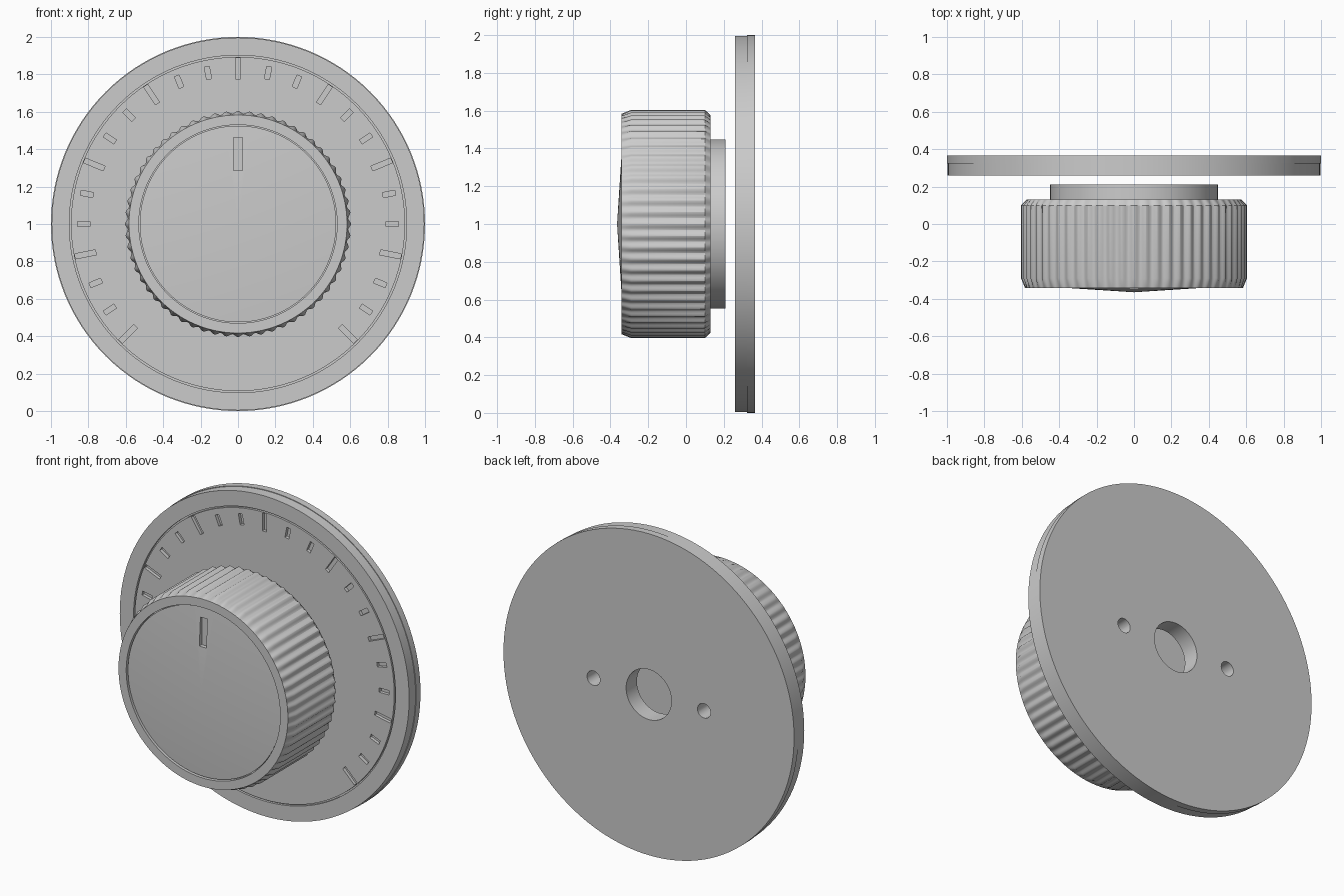
import bpy, bmesh, math
from mathutils import Matrix, Vector

if "Cube" in bpy.data.objects:
    bpy.data.objects.remove(bpy.data.objects["Cube"])

CZ = 1.0  # height of the dial axis

grey = bpy.data.materials.new("light grey")
grey.diffuse_color = (0.6, 0.6, 0.6, 1)
grey.use_nodes = True
grey.node_tree.nodes["Principled BSDF"].inputs["Base Color"].default_value = grey.diffuse_color


def finish(name, bm):
    bmesh.ops.recalc_face_normals(bm, faces=bm.faces)
    me = bpy.data.meshes.new(name)
    bm.to_mesh(me)
    bm.free()
    ob = bpy.data.objects.new(name, me)
    bpy.context.collection.objects.link(ob)
    me.materials.append(grey)
    return ob


def lathe(name, profile, segs, ridges=0, closed=False):
    """Spin (radius, y, ridge depth) points round the y axis at height CZ."""
    bm = bmesh.new()
    rings = []
    for p in profile:
        r, y, amp = p if len(p) == 3 else (*p, 0)
        if r == 0:
            rings.append([bm.verts.new((0, y, CZ))] * segs)
            continue
        ring = []
        for i in range(segs):
            a = math.tau * i / segs
            q = r - amp * (0.5 - 0.5 * math.cos(ridges * a))
            ring.append(bm.verts.new((q * math.sin(a), y, CZ + q * math.cos(a))))
        rings.append(ring)
    pairs = list(zip(rings, rings[1:]))
    if closed:
        pairs.append((rings[-1], rings[0]))
    for lo, hi in pairs:
        for i in range(segs):
            j = (i + 1) % segs
            vs = list(dict.fromkeys((lo[i], lo[j], hi[j], hi[i])))
            bm.faces.new(vs)
    return finish(name, bm)


def add_slot(bm, angle, r0, r1, width, y, depth):
    """Radial box, clockwise angle from the top, for engraving."""
    m = (Matrix.Translation((0, y, CZ)) @ Matrix.Rotation(angle, 4, 'Y')
         @ Matrix.Translation((0, 0, (r0 + r1) / 2))
         @ Matrix.Diagonal((width, depth * 2, r1 - r0, 1)))
    bmesh.ops.create_cube(bm, size=1, matrix=m)


def carve(ob, bm):
    cutter = finish("cutter", bm)
    cutter.hide_render = True
    mod = ob.modifiers.new("cut", 'BOOLEAN')
    mod.object, mod.operation, mod.solver = cutter, 'DIFFERENCE', 'EXACT'
    bpy.context.view_layer.objects.active = ob
    bpy.ops.object.modifier_apply(modifier=mod.name)
    bpy.data.objects.remove(cutter)


# Round back plate with a stepped rim, thin groove and centre hole
plate = lathe("dial_plate", [
    (0.156, 0.26), (0.893, 0.26), (0.893, 0.275), (0.902, 0.275), (0.902, 0.26),
    (0.996, 0.26), (0.996, 0.323), (1.0, 0.323), (1.0, 0.366), (0.156, 0.366)],
    128, closed=True)

# Engraved scale marks (every third one long) and two screw holes
bm = bmesh.new()
for k in range(-12, 13):
    r0, r1 = (0.775, 0.888) if k % 3 == 0 else (0.79, 0.857)
    add_slot(bm, math.radians(11.25 * k), r0, r1, 0.027, 0.26, 0.02)
for x in (-0.38, 0.38):
    m = Matrix.Translation((x, 0.31, CZ)) @ Matrix.Rotation(math.pi / 2, 4, 'X')
    bmesh.ops.create_cone(bm, cap_ends=True, segments=32, radius1=0.045,
                          radius2=0.045, depth=0.3, matrix=m)
carve(plate, bm)

# Ridged grip with chamfered ends and a shallow recess in front
grip = lathe("knob_grip", [
    (0, 0.13), (0.575, 0.13), (0.604, 0.10, 0.014), (0.604, -0.29, 0.014),
    (0.583, -0.342), (0.53, -0.342), (0.53, -0.315), (0, -0.315)], 480, ridges=60)

# Short collar behind the grip
collar = lathe("knob_collar", [(0, 0.12), (0.448, 0.12), (0.448, 0.21), (0, 0.21)], 96)

# Slightly conical cap with an engraved pointer
cap = lathe("knob_cap", [(0, -0.29), (0.525, -0.29), (0.525, -0.331), (0, -0.365)], 96)
bm = bmesh.new()
add_slot(bm, 0, 0.287, 0.463, 0.048, -0.341, 0.02)
carve(cap, bm)

# Smooth curves, keep edges crisp
for ob in (plate, grip, collar, cap):
    bpy.ops.object.select_all(action='DESELECT')
    ob.select_set(True)
    bpy.context.view_layer.objects.active = ob
    bpy.ops.object.shade_smooth_by_angle(angle=math.radians(25))
